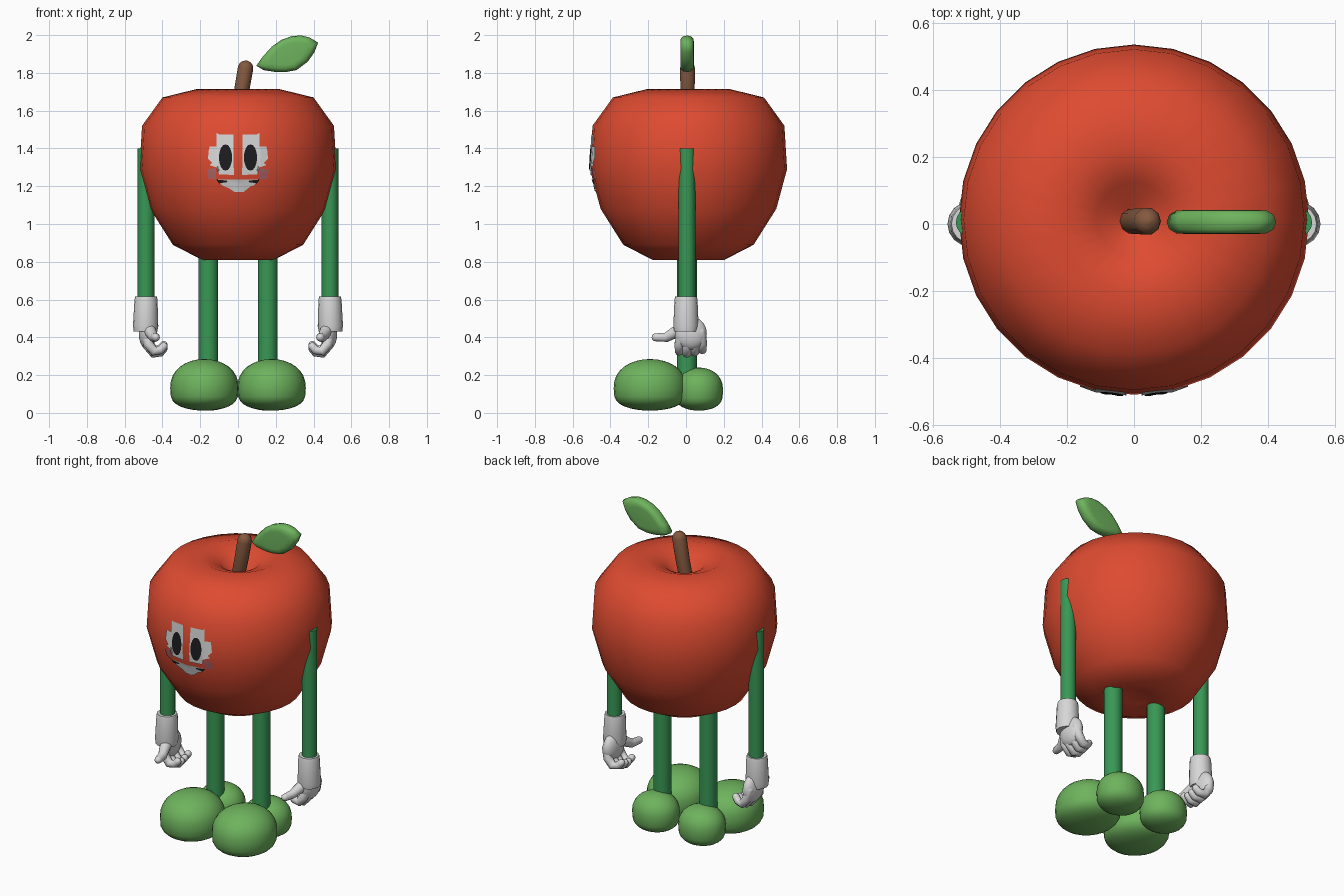
import bpy, bmesh, math
from mathutils import Vector
from mathutils.bvhtree import BVHTree

cube = bpy.data.objects.get("Cube")
if cube:
    bpy.data.objects.remove(cube)


def material(name, *rgb):
    m = bpy.data.materials.new(name)
    m.use_nodes = True
    m.diffuse_color = (*rgb, 1)
    m.node_tree.nodes["Principled BSDF"].inputs["Base Color"].default_value = (*rgb, 1)
    return m


RED = material("apple red", 0.73, 0.07, 0.03)
LEAF = material("leaf green", 0.155, 0.45, 0.11)
LIMB = material("limb green", 0.04, 0.31, 0.09)
BROWN = material("stem brown", 0.23, 0.1, 0.05)
WHITE = material("glove white", 0.68, 0.68, 0.68)
BLACK = material("pupil black", 0.012, 0.012, 0.014)
PINK = material("cheek pink", 0.5, 0.15, 0.17)


def finish(bm, name, mat, angle=180):
    me = bpy.data.meshes.new(name)
    bm.to_mesh(me)
    bm.free()
    me.materials.append(mat)
    ob = bpy.data.objects.new(name, me)
    bpy.context.collection.objects.link(ob)
    bpy.ops.object.select_all(action='DESELECT')
    ob.select_set(True)
    bpy.context.view_layer.objects.active = ob
    bpy.ops.object.shade_smooth_by_angle(angle=math.radians(angle))
    return ob


def loft(rings, cap=True):
    """Skin a list of equally long point rings."""
    bm = bmesh.new()
    loops = [[bm.verts.new(p) for p in ring] for ring in rings]
    n = len(loops[0])
    for a, b in zip(loops, loops[1:]):
        for i in range(n):
            j = (i + 1) % n
            bm.faces.new((a[i], a[j], b[j], b[i]))
    if cap:
        bm.faces.new(loops[0][::-1])
        bm.faces.new(loops[-1])
    bmesh.ops.remove_doubles(bm, verts=bm.verts, dist=1e-5)
    bmesh.ops.recalc_face_normals(bm, faces=bm.faces)
    return bm


def circle(centre, r, u, v, n):
    turn = [math.tau * i / n for i in range(n)]
    return [centre + r * (u * math.cos(t) + v * math.sin(t)) for t in turn]


def tube(name, points, radii, mat, sides=12, round_ends=False, angle=180):
    """Sweep a circle along a path, optionally with domed ends."""
    pts = [Vector(p) for p in points]
    radii = list(radii)
    if round_ends:
        for _ in range(2):
            d, r, end = (pts[-1] - pts[-2]).normalized(), radii[-1], pts[-1]
            pts += [end + d * r * k for k in (0.5, 0.85, 1)]
            radii += [r * k for k in (0.87, 0.52, 0.05)]
            pts.reverse()
            radii.reverse()
    rings = []
    for i, p in enumerate(pts):
        d = (pts[min(i + 1, len(pts) - 1)] - pts[max(i - 1, 0)]).normalized()
        side = Vector((0, 1, 0)) if abs(d.y) < 0.8 else Vector((0, 0, 1))
        u = d.cross(side).normalized()
        rings.append(circle(p, radii[i], u, d.cross(u), sides))
    return finish(loft(rings), name, mat, angle)


def blob(name, centre, half, down, mat, upper=0.85, lower=0.6):
    """Ellipsoid with a separately flattened underside."""
    bm = bmesh.new()
    bmesh.ops.create_uvsphere(bm, u_segments=24, v_segments=16, radius=1)
    for v in bm.verts:
        x, y, z = v.co
        z = half[2] * z ** upper if z > 0 else -down * abs(z) ** lower
        v.co = Vector(centre) + Vector((x * half[0], y * half[1], z))
    return finish(bm, name, mat)


# Apple body turned from a profile
X, Y, Z = Vector((1, 0, 0)), Vector((0, 1, 0)), Vector((0, 0, 1))
profile = [(0, .85), (.08, .835), (.19, .81), (.345, .89), (.465, 1.08), (.522, 1.29),
           (.508, 1.52), (.4, 1.67), (.22, 1.714), (.11, 1.67), (.04, 1.6), (0, 1.59)]
body = loft([circle(Vector((0, .013, z)), max(r, 1e-7), X, Y, 28) for r, z in profile], cap=False)
surface = BVHTree.FromBMesh(body)
finish(body, "apple_body", RED)

# Stem
tube("stem", [(-.012, .008, 1.56), (.02, .008, 1.71), (.04, .008, 1.825)],
     [.038, .04, .041], BROWN, 10, True)

# Leaf: an outline with a rounded rim
outline = [(.097, 1.838), (.135, 1.815), (.196, 1.805), (.25, 1.804), (.31, 1.815),
           (.37, 1.86), (.405, 1.91), (.424, 1.96), (.38, 1.987), (.335, 1.998),
           (.286, 1.995), (.23, 1.975), (.18, 1.94), (.13, 1.885)]
middle = Vector((.262, 1.9))
rings = []
for scale, y in [(.6, .036), (.82, .034), (.95, .022), (1, 0)]:
    ring = [middle + (Vector(p) - middle) * scale for p in outline]
    rings.append([(p.x, .006 + y, p.y) for p in ring])
rings += [[(x, .012 - y, z) for x, y, z in ring] for ring in rings[-2::-1]]
finish(loft(rings), "leaf", LEAF)


# Face plates wrapped on the apple
def plate(name, points, mat, lift):
    bm = bmesh.new()
    bm.faces.new([bm.verts.new((x, 0, z)) for x, z in points])
    bmesh.ops.triangulate(bm, faces=bm.faces)
    bmesh.ops.subdivide_edges(bm, edges=bm.edges, cuts=3, use_grid_fill=True)
    for v in bm.verts:
        hit = surface.ray_cast(Vector((v.co.x, -2, v.co.z)), Y)[0]
        v.co.y = hit.y - lift
    bm.normal_update()
    for f in bm.faces:
        if f.normal.y > 0:
            f.normal_flip()
    finish(bm, name, mat, 30)


eye = [(.022, 1.26), (.025, 1.475), (.1, 1.475), (.115, 1.483), (.115, 1.41), (.15, 1.41),
       (.122, 1.388), (.157, 1.38), (.125, 1.36), (.16, 1.348), (.125, 1.333),
       (.15, 1.312), (.115, 1.3), (.1, 1.262)]
cheek = [(.115, 1.235), (.158, 1.24), (.162, 1.29), (.118, 1.295)]
corner = [(.055, 1.222), (.1, 1.215), (.115, 1.235), (.06, 1.23)]
plate("mouth", [(-.11, 1.235), (.11, 1.235), (.085, 1.205), (.05, 1.195), (.03, 1.17),
                (-.02, 1.17), (-.05, 1.19), (-.085, 1.205)], WHITE, .006)

for s, tag in ((1, "left"), (-1, "right")):
    def mirror(points):
        return [(s * p[0], *p[1:]) for p in points]

    plate(tag + "_eye", mirror(eye), WHITE, .006)
    plate(tag + "_cheek", mirror(cheek), PINK, .005)
    plate(tag + "_mouth_corner", mirror(corner), BLACK, .009)
    pupil = circle(Vector((.066, 1.352)), 1, Vector((.035, 0)), Vector((0, .07)), 16)
    plate(tag + "_pupil", mirror([tuple(p) for p in pupil]), BLACK, .009)

    # Arm and leg
    tube(tag + "_arm", mirror([(.487, .005, .5), (.487, .005, 1.4)]), [.044] * 2, LIMB, 16, angle=40)
    tube(tag + "_leg", mirror([(.157, .005, .1), (.157, .005, .9)]), [.052] * 2, LIMB, 16, angle=40)

    # Shoe toe and heel
    blob(tag + "_shoe", (s * .178, -.19, .13), (.181, .193, .155), .118, LEAF)
    blob(tag + "_heel", (s * .158, .068, .12), (.138, .128, .12), .108, LEAF)

    # Glove: cuff, palm, curled fingers and thumb
    tube(tag + "_cuff", mirror([(.49, 0, .43), (.489, 0, .46), (.487, 0, .6), (.487, 0, .617)]),
         [.062, .067, .061, .057], WHITE, 16, angle=40)
    blob(tag + "_palm", (s * .48, .025, .42), (.045, .085, .09), .085, WHITE, 1, 1)
    for i in range(4):
        y = -.035 + .04 * i
        lift = .012 * abs(i - 1.2)
        tube(f"{tag}_finger_{i + 1}",
             mirror([(.49, y * .8 + .01, .43), (.475, y, .35 + lift), (.445, y, .312 + lift),
                     (.41, y * .9, .318 + lift), (.393, y * .85, .338 + lift)]),
             [.026, .027, .025, .023, .021], WHITE, 10, True)
    tube(tag + "_thumb", mirror([(.475, .0, .455), (.462, -.06, .425), (.445, -.105, .4), (.435, -.16, .4)]),
         [.035, .031, .026, .022], WHITE, 10, True)
